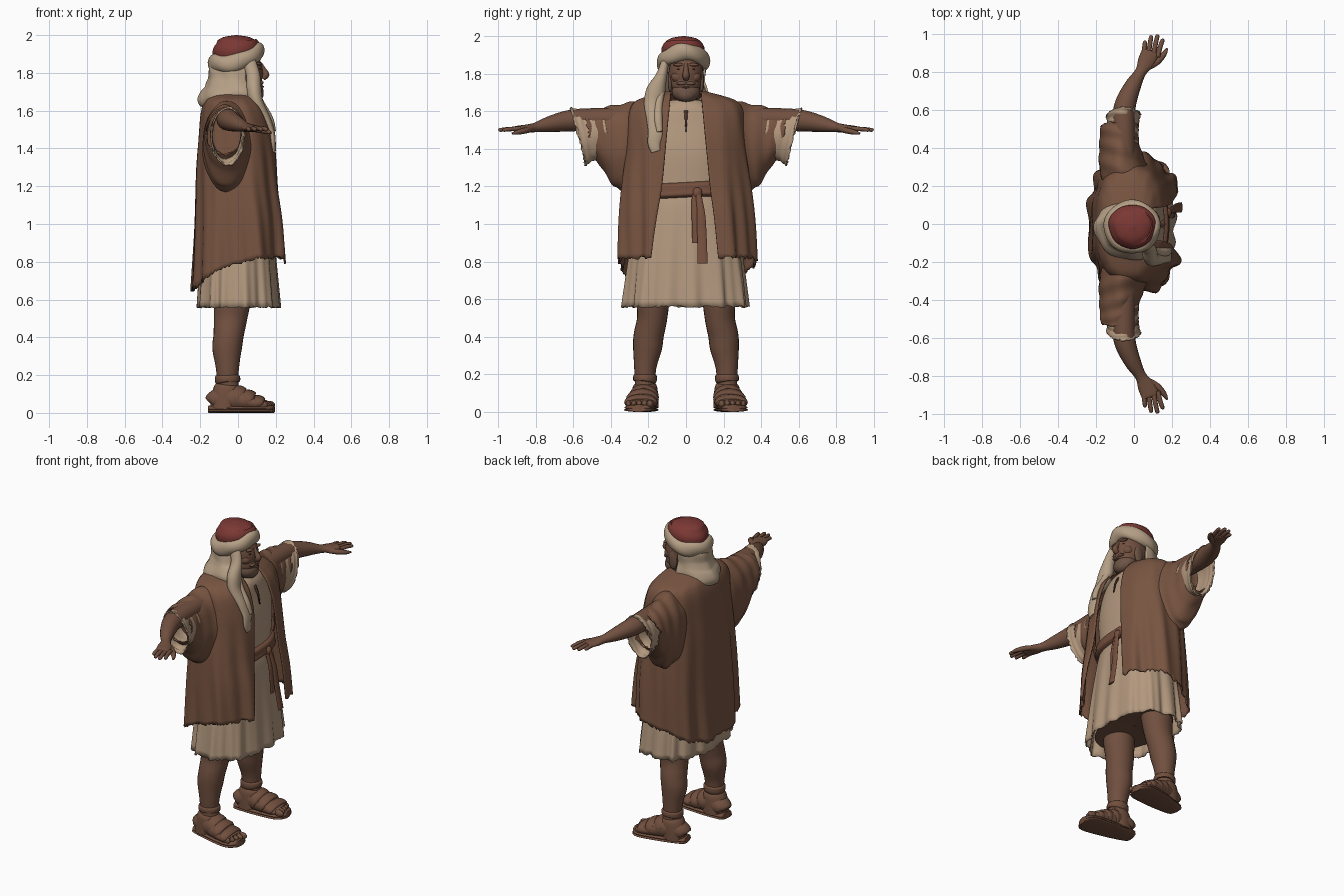
import bpy, bmesh, math, random
from mathutils import Vector, Matrix
random.seed(4)
pi, sin, cos = math.pi, math.sin, math.cos


def mat(name, r, g, b):
    m = bpy.data.materials.new(name)
    m.diffuse_color = (r, g, b, 1)
    return m


SKIN = mat("brown skin", .165, .08, .05)
CLOAK = mat("brown wool", .185, .088, .052)
CREAM = mat("cream linen", .45, .315, .21)
WRAP = mat("pale head cloth", .46, .345, .235)
RED = mat("red cap", .2, .04, .034)
SASH = mat("sash brown", .175, .078, .047)
LEATHER = mat("sandal leather", .165, .078, .048)
BEARD = mat("beard grey brown", .155, .088, .06)
DARK = mat("dark brown", .075, .035, .023)


def finish(name, bm, m, thick=0):
    bmesh.ops.recalc_face_normals(bm, faces=bm.faces)
    me = bpy.data.meshes.new(name)
    bm.to_mesh(me)
    bm.free()
    for p in me.polygons:
        p.use_smooth = True
    me.set_sharp_from_angle(angle=math.radians(60))
    me.materials.append(m)
    o = bpy.data.objects.new(name, me)
    bpy.context.collection.objects.link(o)
    if thick:
        s = o.modifiers.new("cloth", 'SOLIDIFY')
        s.thickness = thick
    return o


def spline(keys, n):
    """Catmull-Rom through tuples, n steps per span."""
    out = []
    for i in range(len(keys) - 1):
        p = [keys[max(0, min(len(keys) - 1, i + k))] for k in (-1, 0, 1, 2)]
        for j in range(n + (i == len(keys) - 2)):
            t = j / n
            out.append(tuple(.5 * (2 * b + (c - a) * t + (2 * a - 5 * b + 4 * c - d) * t * t
                                   + (3 * b - a - 3 * c + d) * t ** 3) for a, b, c, d in zip(*p)))
    return out


def grid(name, rows, m, wrap=True, caps=False, thick=0, loop=False):
    bm = bmesh.new()
    vs = [[bm.verts.new(p) for p in r] for r in rows]
    n = len(rows[0])
    for i in range(len(vs) if loop else len(vs) - 1):
        a, b = vs[i], vs[(i + 1) % len(vs)]
        for j in range(n if wrap else n - 1):
            k = (j + 1) % n
            bm.faces.new((a[j], a[k], b[k], b[j]))
    if caps:
        bm.faces.new(vs[0])
        bm.faces.new(vs[-1])
    return finish(name, bm, m, thick)


def tube(name, keys, m, ref=(0, 0, 1), n=5, seg=16, caps=True):
    """Tube through (x, y, z, half width, half height) keys."""
    ks = spline(keys, n)
    rows = []
    for i, k in enumerate(ks):
        t = Vector(ks[min(i + 1, len(ks) - 1)][:3]) - Vector(ks[max(i - 1, 0)][:3])
        s = t.cross(Vector(ref)).normalized()
        u = s.cross(t).normalized()
        rows.append([Vector(k[:3]) + s * k[3] * cos(2 * pi * j / seg) + u * k[4] * sin(2 * pi * j / seg)
                     for j in range(seg)])
    return grid(name, rows, m, caps=caps)


def blob(name, c, r, m, ry=0):
    bm = bmesh.new()
    bmesh.ops.create_uvsphere(bm, u_segments=28, v_segments=18, radius=1,
                              matrix=Matrix.Translation(c) @ Matrix.Rotation(ry, 4, 'Y') @ Matrix.Diagonal((*r, 1)))
    return finish(name, bm, m)


def sup(v, e):
    return math.copysign(abs(v) ** e, v)


# Tunic: torso and pleated skirt (z, centre x, half depth, half width)
rows = []
for z, cx, rx, ry in spline([(1.66, .015, .075, .08), (1.62, 0, .12, .17), (1.54, -.015, .15, .24),
                             (1.38, -.005, .165, .25), (1.18, 0, .16, .23), (1.08, 0, .175, .25),
                             (.85, 0, .195, .295), (.56, .003, .215, .33)], 6):
    f = max(0, (1.15 - z) / .59)
    row = []
    for j in range(144):
        a = 2 * pi * j / 144
        k = 1 + .04 * f * sin(13 * a + 1.5 * sin(3 * a)) + .015 * f * sin(25 * a)
        dz = random.uniform(-.006, .006) if z < .561 else 0
        row.append((cx + rx * k * sup(cos(a), .85), ry * k * sup(sin(a), .85), z + dz))
    rows.append(row)
grid("tunic", rows, CREAM, thick=.008)
grid("skirt_underside", [[(s * .185 * cos(2 * pi * j / 48), s * .29 * sin(2 * pi * j / 48), .61 + .02 * (1 - s))
                          for j in range(48)] for s in (1, .5, .02)], SKIN)
grid("neck_slit", [[(.115, -.012, 1.625), (.115, .012, 1.625)], [(.15, -.006, 1.55), (.15, .006, 1.55)],
                   [(.162, -.002, 1.49), (.162, .002, 1.49)]], DARK, wrap=False, thick=.006)
tube("collar", [(.095 - .07 * (1 - cos(a)), .085 * sin(a), 1.625 + .025 * (1 - cos(a)), .01, .01)
                for a in [x * .25 for x in range(-7, 8)]], CREAM, n=2, seg=8)

# Open cloak: front edges left apart, folds grow towards the hem
rows = []
levels = spline([(1.705, -.025, .095, .105, .08), (1.68, -.03, .125, .19, .083), (1.645, -.03, .15, .27, .085),
                 (1.58, -.02, .178, .305, .09), (1.45, -.01, .2, .315, .1), (1.3, -.008, .213, .325, .112),
                 (1.1, -.005, .222, .345, .128), (.9, 0, .235, .358, .15), (.65, 0, .245, .365, .17)], 6)
for i, (z, cx, rx, ry, op) in enumerate(levels):
    a0 = math.asin((op / ry) ** (1 / .8))
    f = max(0, (1.6 - z) / .95)
    row = []
    for j in range(151):
        a = a0 + (2 * pi - 2 * a0) * j / 150
        hem = .65 + .17 * min(1, max(0, (cos(a) + .95) / 1.25)) ** .7
        zz = 1.705 - (1.705 - z) * (1.705 - hem) / 1.055
        k = 1 + .04 * f * sin(9 * a + 2 * sin(2 * a) + z) + .018 * f * sin(17 * a + 1 + 3 * z) + .006 * sin(14 * a + 8 * z)
        k += .05 * f * math.exp(-(min(j, 150 - j) / 5) ** 2)
        if i == len(levels) - 1:
            zz += random.uniform(-.009, .009)
        row.append((cx + rx * k * sup(cos(a), .8), ry * k * sup(sin(a), .8), zz))
    rows.append(row)
grid("cloak", rows, CLOAK, wrap=False, thick=.01)


def sleeve(name, keys, side, m, amp):
    # keys: top y, top z, bottom y, bottom z, centre x, half depth
    ks, rows = spline(keys, 8), []
    for i, (yt, zt, yb, zb, cx, rx) in enumerate(ks):
        row = []
        for j in range(56):
            a = 2 * pi * j / 56
            k = 1 + amp * sin(i * .8 + 2 * cos(a)) + amp * .5 * sin(7 * a + i * .2)
            e = random.uniform(-.008, .008) if i == len(ks) - 1 else 0
            s = sin(a) * k
            row.append((cx + rx * k * cos(a), side * ((yt + yb) / 2 + (yt - yb) / 2 * s + e),
                        (zt + zb) / 2 + (zt - zb) / 2 * s))
        rows.append(row)
    grid(name, rows, m, thick=.008)


for side, tag in ((1, "left"), (-1, "right")):
    # Wide cloak sleeve and linen undersleeve
    sleeve(tag + "_cloak_sleeve", [(.16, 1.66, .27, 1.12, -.02, .14), (.27, 1.65, .325, 1.17, -.055, .13),
                                   (.38, 1.63, .385, 1.2, -.072, .112), (.47, 1.615, .45, 1.3, -.078, .102),
                                   (.535, 1.605, .505, 1.37, -.075, .1)], side, CLOAK, .022)
    sleeve(tag + "_undersleeve", [(.44, 1.6, .4, 1.36, -.062, .085), (.53, 1.6, .47, 1.345, -.062, .085),
                                  (.575, 1.608, .51, 1.325, -.058, .085), (.61, 1.618, .53, 1.31, -.056, .09)],
           side, CREAM, .018)

    # Arm, palm and fingers
    def flip(ks):
        return [(k[0], k[1] * side, *k[2:]) for k in ks]
    tube(tag + "_arm", flip([(-.05, .3, 1.56, .06, .06), (-.055, .53, 1.555, .06, .06), (-.045, .63, 1.548, .056, .056),
                             (-.005, .73, 1.53, .043, .042), (.035, .8, 1.514, .03, .026),
                             (.062, .85, 1.508, .044, .021), (.085, .9, 1.506, .046, .016),
                             (.09, .912, 1.506, .035, .01)]), SKIN)
    for i, (bx, tx, ty) in enumerate([(.05, .06, .965), (.074, .092, .993), (.1, .125, .997), (.124, .152, .975)]):
        tube(f"{tag}_finger_{i}", flip([(bx, .88, 1.506, .014, .013), ((bx + tx) / 2, (ty + .89) / 2, 1.505, .0125, .012),
                                        (tx - .002, ty - .008, 1.5, .011, .01), (tx, ty, 1.498, .004, .004)]), SKIN, n=3, seg=10)
    tube(tag + "_thumb", flip([(.07, .825, 1.505, .018, .016), (.12, .855, 1.497, .019, .016),
                               (.158, .895, 1.488, .014, .013), (.175, .925, 1.482, .005, .005)]), SKIN, n=3, seg=10)

    # Leg with calf
    tube(tag + "_leg", flip([(-.03, .165, .85, .1, .1), (-.03, .175, .62, .09, .098), (-.04, .18, .5, .08, .088),
                             (-.05, .198, .41, .08, .08), (-.058, .205, .34, .077, .078), (-.056, .216, .25, .061, .063),
                             (-.055, .218, .17, .054, .056), (-.05, .22, .08, .055, .06)]), SKIN, ref=(1, 0, 0), seg=24)

    # Foot, toes and sandal
    def fy(x):
        return .222 + .14 * (x + .03)
    foot = [(x, fy(x), z, a, b) for x, z, a, b in
            [(-.148, .055, .03, .03), (-.13, .066, .058, .05), (-.05, .08, .07, .075),
             (.04, .063, .082, .056), (.11, .047, .084, .036), (.15, .042, .07, .024)]]
    tube(tag + "_foot", flip(foot), SKIN, seg=20)
    for i in range(5):
        x = .163 - .01 * i
        blob(f"{tag}_toe_{i}", (x, side * (fy(x) - .058 + .03 * i), .042), (.034, .018 - .001 * i, .022), SKIN)
    for k, (z, h, g) in enumerate(((.011, .011, 0), (.024, .016, -.004))):
        tube(f"{tag}_sole_{k}", flip([(x, fy(x), z, a + g, h) for x, a in
                                      [(-.154, .03), (-.143, .055), (-.05, .075), (.05, .086), (.13, .088), (.17, .072),
                                       (.19, .04)]]), LEATHER, seg=20)
    for i, (x, z, a, b) in enumerate([(-.01, .078, .08, .07), (.045, .065, .087, .06), (.1, .052, .088, .043)]):
        tube(f"{tag}_strap_{i}", flip([(x - .014, fy(x), z, a - .006, b - .004), (x, fy(x), z, a, b),
                                       (x + .02, fy(x), z, a, b - .004), (x + .032, fy(x), z - .004, a - .008, b - .012)]),
             LEATHER, n=3, seg=20)
    tube(tag + "_ankle_band", flip([(-.055, .218, .2, .053, .056), (-.055, .218, .193, .062, .066),
                                    (-.055, .218, .165, .062, .066), (-.054, .219, .155, .051, .056)]),
         LEATHER, ref=(1, 0, 0), n=3, seg=24)
    tube(tag + "_heel_counter", flip([(-.054, .22, .15, .056, .062), (-.056, .219, .13, .066, .073),
                                      (-.06, .218, .08, .07, .083), (-.062, .217, .02, .072, .086)]),
         LEATHER, ref=(1, 0, 0), n=3, seg=24)

# Sash with knot and hanging ends
rows = []
for z, g in spline([(1.222, .0), (1.21, .02), (1.18, .022), (1.155, .026), (1.14, .0)], 3):
    rows.append([((.16 + g) * sup(cos(2 * pi * j / 72), .85), (.235 + g) * sup(sin(2 * pi * j / 72), .85),
                  z + .006 * sin(6 * pi * j / 72)) for j in range(72)])
grid("sash", rows, SASH)
blob("sash_knot", (.178, .06, 1.165), (.02, .026, .03), SASH)
tube("sash_end_short", [(.18, .045, 1.16, .014, .008), (.205, .05, 1.05, .02, .007), (.212, .056, .9, .022, .006)],
     SASH, ref=(1, 0, 0), seg=10)
tube("sash_end_long", [(.185, .065, 1.16, .016, .01), (.21, .08, 1.05, .022, .008), (.225, .085, .93, .025, .007),
                       (.25, .088, .79, .027, .006)], SASH, ref=(1, 0, 0), seg=10)

# Head and face
tube("neck", [(-.01, 0, 1.55, .07, .07), (0, 0, 1.65, .062, .065), (.015, 0, 1.76, .065, .07)], SKIN, ref=(1, 0, 0))
blob("head", (.025, 0, 1.8), (.107, .092, .13), SKIN)
blob("jaw", (.055, 0, 1.745), (.075, .078, .075), SKIN)
tube("nose", [(.115, 0, 1.85, .011, .012), (.136, 0, 1.815, .014, .014), (.148, 0, 1.79, .019, .018),
              (.132, 0, 1.77, .014, .012)], SKIN, ref=(1, 0, 0), seg=12)
blob("beard", (.068, 0, 1.705), (.068, .076, .058), BEARD, ry=.3)
blob("beard_chin", (.1, 0, 1.69), (.036, .05, .04), BEARD)
blob("lower_lip", (.132, 0, 1.727), (.006, .02, .005), SKIN)
for side, tag in ((1, "left"), (-1, "right")):
    blob(tag + "_brow", (.112, side * .037, 1.847), (.014, .032, .009), SKIN)
    blob(tag + "_eye", (.116, side * .036, 1.822), (.006, .013, .005), DARK)
    blob(tag + "_cheek", (.085, side * .042, 1.782), (.034, .036, .032), SKIN)
    blob(tag + "_moustache", (.122, side * .022, 1.748), (.014, .028, .01), BEARD)
    blob(tag + "_sideburn", (.035, side * .084, 1.76), (.03, .013, .06), BEARD)

# Soft flat-topped cap and thick rolled headband, raised over the brow
rows = []
for z, r in spline([(1.86, .11), (1.92, .122), (1.96, .108), (1.988, .07), (2.0, .004)], 5):
    rows.append([(-.008 + r * (1.03 + .03 * sin(5 * a)) * cos(a), -.012 + r * (.95 + .03 * sin(3 * a)) * sin(a),
                  z + .012 * cos(a) * (z < 1.97)) for a in [2 * pi * j / 48 for j in range(48)]])
grid("cap", rows, RED, caps=True)
rows = []
for i in range(72):
    a = 2 * pi * i / 72
    z = 1.873 + .03 * cos(a) + .012 * cos(2 * a) + .006 * sin(a)
    row = []
    for j in range(18):
        b = 2 * pi * j / 18
        k = 1 + .07 * sin(5 * a + 2 * b)
        r = .032 * k * cos(b)
        row.append((-.01 + (.118 + r) * cos(a), -.015 + (.11 + r) * sin(a), z + .046 * k * sin(b)))
    rows.append(row)
grid("headband", rows, WRAP, loop=True)

# Head cloth pinched behind the head, then a full roll around the neck, larger on the right
rows = []
for z, rx, ry in spline([(1.88, .125, .11), (1.82, .142, .115), (1.765, .145, .113), (1.72, .18, .125),
                         (1.675, .195, .13), (1.64, .175, .115), (1.64, .12, .085)], 5):
    row = []
    for j in range(61):
        a = math.radians(88 + 206 * j / 60)
        w = 1 + (.38 if sin(a) < 0 else 0) * min(1, max(0, (1.86 - z) / .16))
        k = 1 + .025 * sin(7 * a + 25 * z)
        row.append((-.015 + rx * k * cos(a), -.01 + ry * k * w * sin(a), z + .02 * cos(a) * (z < 1.75)))
    rows.append(row)
grid("head_cloth", rows, WRAP, wrap=False, thick=.012)

# Cloth tail falling over the right shoulder to the chest
tube("cloth_tail", [(.055, -.11, 1.87, .02, .035), (.08, -.13, 1.79, .03, .036), (.085, -.16, 1.71, .05, .04),
                    (.1, -.178, 1.64, .045, .035), (.15, -.172, 1.56, .038, .022), (.178, -.162, 1.49, .04, .016),
                    (.186, -.17, 1.43, .034, .014), (.19, -.16, 1.385, .024, .01)], WRAP, ref=(1, 0, 0), seg=20)
tube("cloth_tail_fold", [(.085, -.13, 1.72, .02, .02), (.12, -.145, 1.64, .022, .02), (.168, -.148, 1.56, .022, .018),
                         (.19, -.14, 1.49, .016, .012)], WRAP, ref=(1, 0, 0), seg=14)
